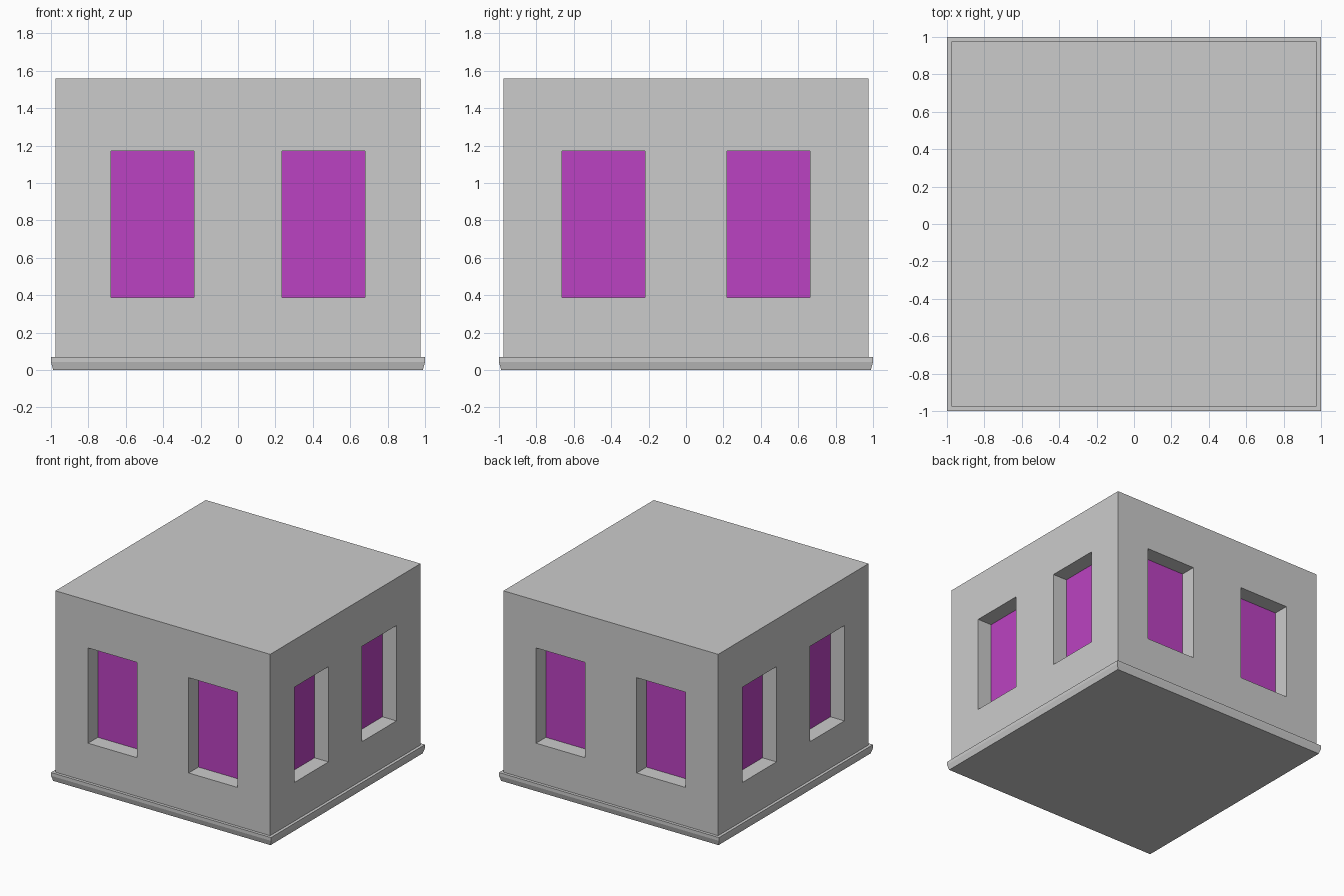
import bpy, bmesh
from math import pi
from mathutils import Matrix

if "Cube" in bpy.data.objects:
    bpy.data.objects.remove(bpy.data.objects["Cube"])

H, WALL, LEDGE = 1.56, 0.976, 0.07      # height, wall half width, ledge top
Z0, Z1, DEPTH = 0.387, 1.17, 0.127      # window sill, head, recess depth
FRONT_X = (0.235, 0.679)                # window edges, front and back
SIDE_X = (0.219, 0.663)                 # window edges, left and right


def finish(bm, name, mat=None):
    bmesh.ops.remove_doubles(bm, verts=bm.verts, dist=1e-5)
    me = bpy.data.meshes.new(name)
    bm.to_mesh(me)
    bm.free()
    ob = bpy.data.objects.new(name, me)
    bpy.context.collection.objects.link(ob)
    if mat:
        me.materials.append(mat)
    return ob


def face(bm, pts, turn=Matrix()):
    return bm.faces.new([bm.verts.new(turn @ Matrix.Translation(p).translation) for p in pts])


purple = bpy.data.materials.new("window_purple")
purple.diffuse_color = (0.5, 0.055, 0.54, 1)
purple.use_nodes = True
purple.node_tree.nodes["Principled BSDF"].inputs["Base Color"].default_value = purple.diffuse_color

# Walls with recessed window openings, and the panes behind them
walls, panes = bmesh.new(), bmesh.new()
zs = [LEDGE, Z0, Z1, H]
back = -WALL + DEPTH
for side in range(4):
    turn = Matrix.Rotation(side * pi / 2, 4, 'Z')
    a, b = SIDE_X if side % 2 else FRONT_X
    xs = [-WALL, -b, -a, a, b, WALL]
    for i, (l, r) in enumerate(zip(xs, xs[1:])):
        for j, (lo, hi) in enumerate(zip(zs, zs[1:])):
            rim = [(l, lo), (r, lo), (r, hi), (l, hi)]
            if not (j == 1 and i in (1, 3)):
                face(walls, [(x, -WALL, z) for x, z in rim], turn)
                continue
            for (x, z), (u, v) in zip(rim, rim[1:] + rim[:1]):
                face(walls, [(x, -WALL, z), (u, -WALL, v), (u, back, v), (x, back, z)], turn)
            face(panes, [(x, back, z) for x, z in rim], turn)

# Flat roof closes the open top edge loop
bmesh.ops.remove_doubles(walls, verts=walls.verts, dist=1e-5)
top = [e for e in walls.edges if e.is_boundary and all(v.co.z > H - 1e-4 for v in e.verts)]
bmesh.ops.contextual_create(walls, geom=top)
finish(walls, "walls_and_roof")
finish(panes, "window_panes", purple)

# Base ledge: square rings following a tapered profile
ledge = bmesh.new()
profile = [(0.988, 0), (1.0, 0.043), (1.0, LEDGE), (WALL, LEDGE)]
corners = [(-1, -1), (1, -1), (1, 1), (-1, 1)]
rings = [[ledge.verts.new((x * h, y * h, z)) for x, y in corners] for h, z in profile]
for low, high in zip(rings, rings[1:]):
    for k in range(4):
        n = (k + 1) % 4
        ledge.faces.new((low[k], low[n], high[n], high[k]))
ledge.faces.new(rings[0][::-1])
finish(ledge, "base_ledge")
